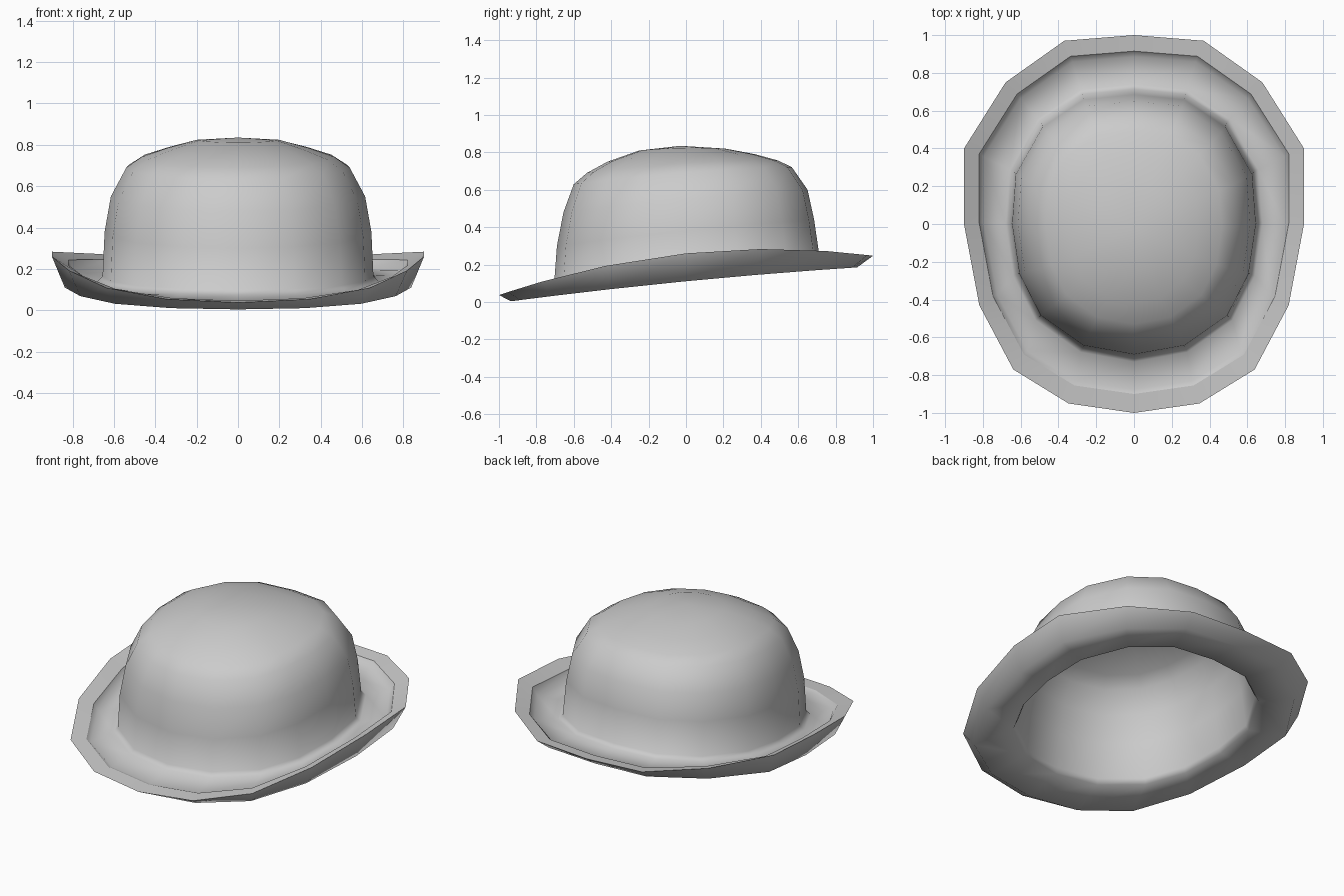
import bpy, bmesh

if "Cube" in bpy.data.objects:
    bpy.data.objects.remove(bpy.data.objects["Cube"])

# Half outlines (unit x, unit y) from back to front; mirrored to 16 sides
BRIM = [(0, 1), (.41, .97), (.755, .75), (1, .4), (1, 0),
        (.91, -.43), (.71, -.77), (.385, -.95), (0, -1)]
CROWN = [(0, 1), (.415, .96), (.75, .75), (.97, .385), (1, 0),
         (.94, -.38), (.765, -.7), (.415, -.93), (0, -1)]


def ring(bm, shape, xr, yf, yb, zf, zm, zb):
    """Closed loop; height runs as a parabola from front (zf) via side (zm) to back (zb)."""
    pts = shape + [(-x, y) for x, y in shape[-2:0:-1]]
    out = []
    for u, v in pts:
        y = (yf + yb) / 2 + (yb - yf) / 2 * v
        z = zm + (zb - zf) / 2 * v + ((zb + zf) / 2 - zm) * v * v
        out.append(bm.verts.new((u * xr, y, z)))
    return out


def bridge(bm, a, b):
    n = len(a)
    for i in range(n):
        bm.faces.new((a[i], a[(i + 1) % n], b[(i + 1) % n], b[i]))


def cap(bm, loop, co):
    c = bm.verts.new(co)
    for i in range(len(loop)):
        bm.faces.new((loop[i], loop[(i + 1) % len(loop)], c))


bm = bmesh.new()
# Profile from the crown top outwards, round the brim edge and back up inside
outer = [(CROWN, .20, -.25, .21, .81, .824, .82),
         (CROWN, .34, -.42, .37, .75, .785, .79),
         (CROWN, .465, -.53, .49, .69, .742, .757),
         (CROWN, .54, -.60, .565, .63, .69, .722),
         (CROWN, .615, -.655, .65, .48, .55, .60),
         (CROWN, .645, -.69, .685, .30, .38, .44),
         (CROWN, .655, -.705, .715, .10, .165, .235),
         (CROWN, .68, -.73, .74, .075, .14, .215)]
brim = [(BRIM, .795, -.875, .885, .04, .165, .205),  # brim top under the lip
        (BRIM, .82, -.90, .915, .046, .218, .236),   # lip edge
        (BRIM, .90, -1.0, 1.0, .037, .26, .247),     # outer rim
        (BRIM, .838, -.935, .915, .004, .11, .185)]  # underside curl
inner = [(CROWN, .65, -.70, .71, .05, .115, .185),
         (CROWN, .635, -.685, .69, .085, .145, .22),
         (CROWN, .615, -.66, .655, .30, .37, .43),
         (CROWN, .585, -.625, .62, .47, .54, .59),
         (CROWN, .51, -.57, .535, .61, .665, .695),
         (CROWN, .44, -.50, .46, .665, .715, .73),
         (CROWN, .19, -.24, .20, .785, .795, .795)]
loops = [ring(bm, *r) for r in outer + brim + inner]
for a, b in zip(loops, loops[1:]):
    bridge(bm, a, b)
cap(bm, loops[0], (0, -.03, .835))
cap(bm, loops[-1], (0, -.03, .808))
bmesh.ops.recalc_face_normals(bm, faces=bm.faces)

# Smooth everywhere except the brim's lip and rim
for f in bm.faces:
    f.smooth = True
for k in (len(outer) + 1, len(outer) + 2):
    hard = set(loops[k])
    for e in bm.edges:
        if e.verts[0] in hard and e.verts[1] in hard:
            e.smooth = False

me = bpy.data.meshes.new("hat")
bm.to_mesh(me)
bm.free()
hat = bpy.data.objects.new("hat", me)
bpy.context.collection.objects.link(hat)
